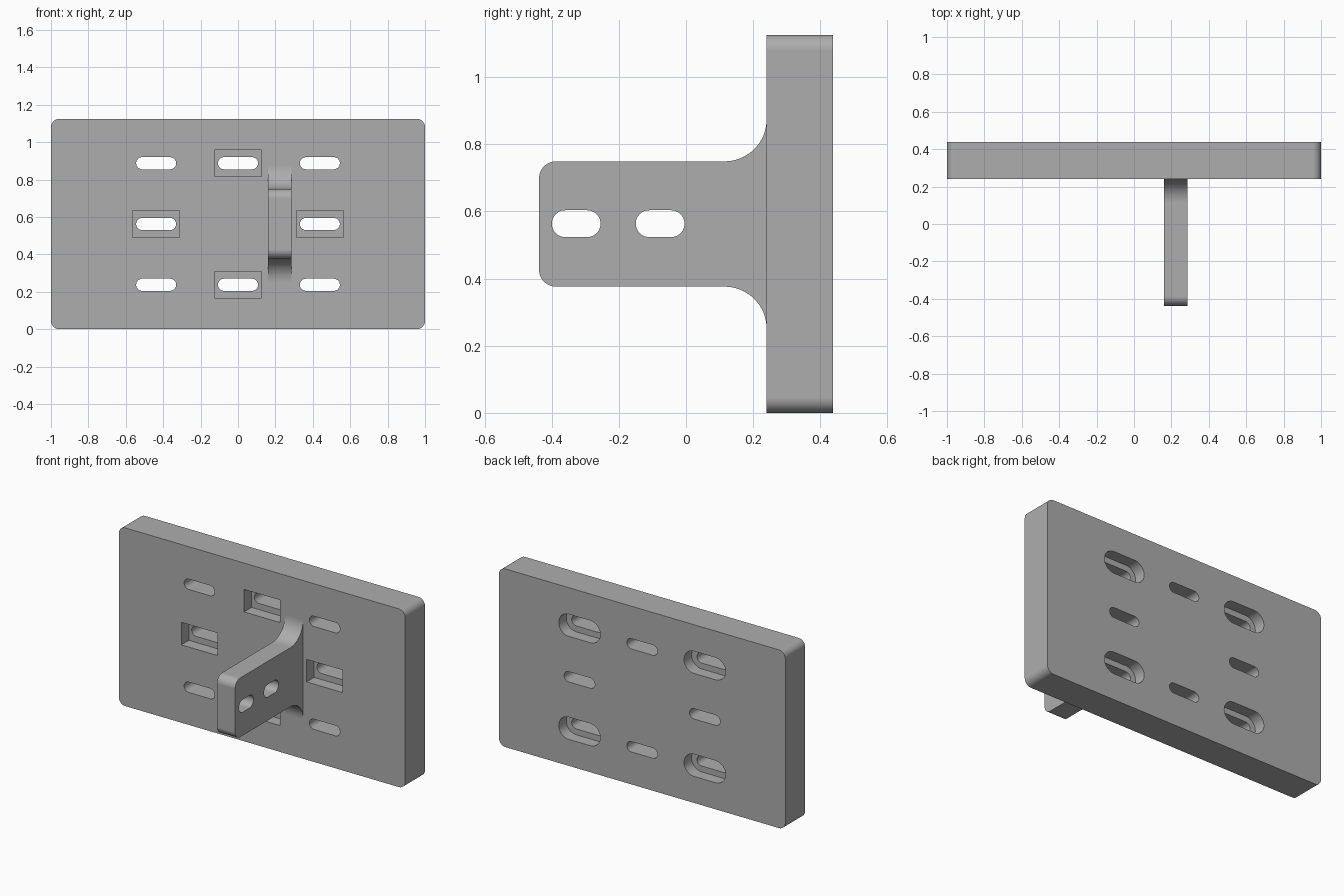
import bpy, bmesh, math
from mathutils import Vector

cube = bpy.data.objects.get("Cube")
if cube:
    bpy.data.objects.remove(cube, do_unlink=True)

grey = bpy.data.materials.new("plain grey")
grey.use_nodes = True
GREY = (0.42, 0.42, 0.42, 1)
grey.diffuse_color = GREY
grey.node_tree.nodes["Principled BSDF"].inputs["Base Color"].default_value = GREY

BACK, FRONT, MID = 0.4375, 0.24, 0.5625   # plate faces and centre height


def arc(cu, cv, r, start, end, steps=12):
    """Points along an arc, angles in degrees."""
    angles = [math.radians(start + (end - start) * i / steps) for i in range(steps + 1)]
    return [(cu + r * math.cos(a), cv + r * math.sin(a)) for a in angles]


def rounded_rect(cu, cv, w, h, r):
    """Rounded rectangle outline; r = h / 2 gives a slot, r = 0 a plain one."""
    if r == 0:
        return [(cu + su * w / 2, cv + sv * h / 2)
                for su, sv in ((1, 1), (-1, 1), (-1, -1), (1, -1))]
    pts = []
    for k, (su, sv) in enumerate(((1, 1), (-1, 1), (-1, -1), (1, -1))):
        pts += arc(cu + su * (w / 2 - r), cv + sv * (h / 2 - r), r, 90 * k, 90 * k + 90)
    return pts


def prism(name, outline, axis, lo, hi):
    """Extrude an outline along x (points are y, z) or y (points are x, z)."""
    place = (lambda u, v, d: (d, u, v)) if axis == "x" else (lambda u, v, d: (u, d, v))
    bm = bmesh.new()
    face = bm.faces.new([bm.verts.new(place(u, v, lo)) for u, v in outline])
    ext = bmesh.ops.extrude_face_region(bm, geom=[face])
    moved = [g for g in ext["geom"] if isinstance(g, bmesh.types.BMVert)]
    bmesh.ops.translate(bm, verts=moved, vec=Vector(place(0, 0, hi - lo)))
    bmesh.ops.remove_doubles(bm, verts=bm.verts, dist=1e-5)
    bmesh.ops.recalc_face_normals(bm, faces=bm.faces)
    mesh = bpy.data.meshes.new(name)
    bm.to_mesh(mesh)
    bm.free()
    mesh.materials.append(grey)
    obj = bpy.data.objects.new(name, mesh)
    bpy.context.collection.objects.link(obj)
    return obj


def select(obj):
    bpy.ops.object.select_all(action="DESELECT")
    obj.select_set(True)
    bpy.context.view_layer.objects.active = obj


def cut(obj, outline, axis, lo, hi):
    cutter = prism("cutter", outline, axis, lo, hi)
    cutter.hide_render = True
    mod = obj.modifiers.new("cut", "BOOLEAN")
    mod.operation, mod.solver, mod.object = "DIFFERENCE", "EXACT", cutter
    select(obj)
    bpy.ops.object.modifier_apply(modifier=mod.name)
    bpy.data.objects.remove(cutter, do_unlink=True)


def finish(obj):
    select(obj)
    bpy.ops.object.shade_smooth_by_angle(angle=math.radians(30))
    mod = obj.modifiers.new("weighted normals", "WEIGHTED_NORMAL")
    mod.keep_sharp = True


# Mounting plate
plate = prism("mounting_plate", rounded_rect(0, MID, 2, 2 * MID, 0.045), "y", FRONT, BACK)

# Ring of slots: side-centre ones have square front pockets, corner ones rear counterbores
for i in (-1, 0, 1):
    for j in (-1, 0, 1):
        if i == j == 0:
            continue
        x, z = i * 0.4375, MID + j * 0.325
        cut(plate, rounded_rect(x, z, 0.214, 0.065, 0.0325), "y", FRONT - 0.1, BACK + 0.1)
        if i and j:
            cut(plate, rounded_rect(x, z, 0.29, 0.14, 0.07), "y", BACK - 0.075, BACK + 0.1)
        else:
            cut(plate, rounded_rect(x, z, 0.252, 0.142, 0), "y", FRONT - 0.1, FRONT + 0.075)
finish(plate)

# Arm with rounded tip and fillets into the plate
HALF, TIP, R, F = 0.1865, -0.4375, 0.05, 0.125
upper = arc(FRONT - F, HALF + F, F, 0, -90, 16) + arc(TIP + R, HALF - R, R, 90, 180)
upper = [(FRONT + 0.01, HALF + F)] + upper
profile = [(y, MID + h) for y, h in upper] + [(y, MID - h) for y, h in reversed(upper)]
arm = prism("arm", profile, "x", 0.16, 0.286)
for y in (-0.327, -0.077):
    cut(arm, rounded_rect(y, MID + 0.001, 0.145, 0.08, 0.04), "x", 0, 0.5)
finish(arm)
